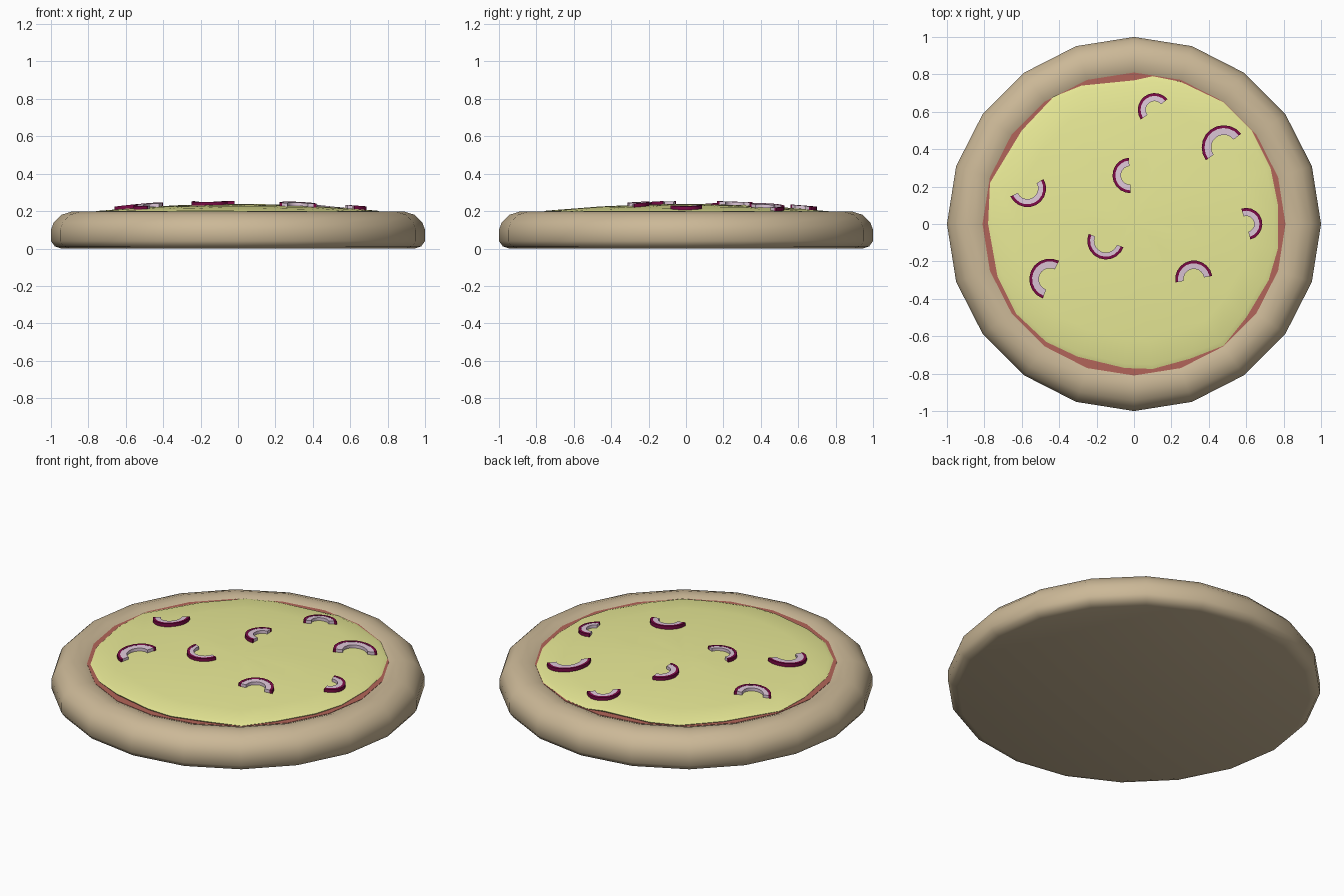
import bpy, math, random
from math import sin, cos, radians, pi

if "Cube" in bpy.data.objects:
    bpy.data.objects.remove(bpy.data.objects["Cube"])

random.seed(4)


def material(name, rgb):
    m = bpy.data.materials.new(name)
    m.diffuse_color = (*rgb, 1)
    m.use_nodes = True
    m.node_tree.nodes["Principled BSDF"].inputs["Base Color"].default_value = m.diffuse_color
    return m


CRUST = material("baked_dough", (0.60, 0.48, 0.31))
SAUCE = material("tomato", (0.45, 0.13, 0.10))
CHEESE = material("melted_cheese", (0.82, 0.83, 0.31))
RIND = material("onion_skin", (0.20, 0.003, 0.06))
FLESH = material("onion_flesh", (0.73, 0.57, 0.69))


def make(name, verts, faces, mat, angle=40):
    me = bpy.data.meshes.new(name)
    me.from_pydata(verts, [], faces)
    me.materials.append(mat)
    ob = bpy.data.objects.new(name, me)
    bpy.context.collection.objects.link(ob)
    bpy.ops.object.select_all(action='DESELECT')
    ob.select_set(True)
    bpy.context.view_layer.objects.active = ob
    bpy.ops.object.shade_smooth_by_angle(angle=radians(angle))
    return ob


def ring_faces(rings, n):
    """Quads between successive rings of n vertices (outward for bottom-to-top)."""
    return [(k * n + i, k * n + (i + 1) % n, (k + 1) * n + (i + 1) % n, (k + 1) * n + i)
            for k in range(rings - 1) for i in range(n)]


def lathe(name, profile, n, mat):
    verts = [(r * cos(2 * pi * i / n), r * sin(2 * pi * i / n), z)
             for r, z in profile for i in range(n)]
    faces = ring_faces(len(profile), n)
    faces.append(tuple(reversed(range(n))))
    faces.append(tuple(range((len(profile) - 1) * n, len(profile) * n)))
    return make(name, verts, faces, mat)


def dome(x, y):
    return 0.237 - 0.036 * (x * x + y * y) / 0.5625


# Dough base with rounded rim
lathe("crust", [(0.945, 0.0), (0.98, 0.012), (1.0, 0.04), (1.0, 0.10), (0.985, 0.14),
                (0.945, 0.18), (0.89, 0.197), (0.84, 0.196), (0.81, 0.185), (0.80, 0.15)],
      20, CRUST)

# Sauce disc
lathe("sauce", [(0.81, 0.15), (0.81, 0.187)], 20, SAUCE)

# Cheese layer: uneven outline, slightly domed
outline = [(.77, .1), (.73, .3), (.63, .5), (.48, .65), (.25, .76), (.1, .79), (0, .768),
           (-.28, .74), (-.43, .68), (-.6, .5), (-.77, .22), (-.78, 0), (-.73, -.28),
           (-.63, -.48), (-.47, -.63), (-.3, -.71), (-.05, -.77), (.1, -.775), (.3, -.72),
           (.48, -.65), (.6, -.5), (.72, -.3), (.77, -.13)]
n = len(outline)
verts = [(x * 0.99, y * 0.99, 0.18) for x, y in outline]
scales = [1.0, 0.97, 0.8, 0.6, 0.4, 0.2]
for s in scales:
    for x, y in outline:
        z = dome(x * s, y * s) + random.uniform(-0.0015, 0.0015)
        verts.append((x * s, y * s, z - (0.006 if s == 1 else 0)))
faces = ring_faces(len(scales) + 1, n)
faces.append(tuple(reversed(range(n))))
centre = len(verts)
verts.append((0, 0, dome(0, 0)))
last = len(scales) * n
faces += [(last + i, last + (i + 1) % n, centre) for i in range(n)]
make("cheese", verts, faces, CHEESE, 60)


def arc_strip(name, c, r_in, r_out, a0, a1, z_lo, z_hi, tilt, mat, seg=10):
    """Curved bar of rectangular section lying on the tilted plane of the cheese."""
    cx, cy = c
    gx, gy = (-2 * 0.064 * v + t for v, t in zip(c, tilt))
    verts = []
    for i in range(seg + 1):
        a = radians(a0 + (a1 - a0) * i / seg)
        for r, z in ((r_in, z_lo), (r_out, z_lo), (r_out, z_hi), (r_in, z_hi)):
            dx, dy = r * cos(a), r * sin(a)
            verts.append((cx + dx, cy + dy, dome(cx, cy) + z + gx * dx + gy * dy))
    faces = [(4 * i + k, 4 * i + 4 + k, 4 * i + 4 + (k + 1) % 4, 4 * i + (k + 1) % 4)
             for i in range(seg) for k in range(4)]
    faces = [tuple(reversed(f)) for f in faces]
    faces += [(0, 1, 2, 3), tuple(4 * seg + k for k in (3, 2, 1, 0))]
    make(name, verts, faces, mat)


# Red onion slices: centre, radius, flesh width, start and end angle, extra tilt
onions = [((.11, .61), .09, .028, 40, 215, (0, 0)),
          ((.48, .41), .118, .036, 38, 216, (-.05, .03)),
          ((-.02, .26), .095, .030, 95, 270, (0, 0)),
          ((-.57, .19), .10, .028, 205, 390, (.03, 0)),
          ((.60, 0), .086, .028, -75, 108, (0, 0)),
          ((-.15, -.09), .10, .022, 158, 340, (0, .03)),
          ((-.45, -.295), .11, .036, 63, 250, (0, .04)),
          ((.32, -.295), .10, .030, 10, 190, (0, .03))]
for i, (c, r, w, a0, a1, tilt) in enumerate(onions, 1):
    mid = r - 0.015
    arc_strip(f"onion_skin_{i}", c, mid, r, a0, a1, -0.002, 0.018, tilt, RIND)
    arc_strip(f"onion_flesh_{i}", c, mid - w, mid, a0, a1, -0.001, 0.017, tilt, FLESH)
